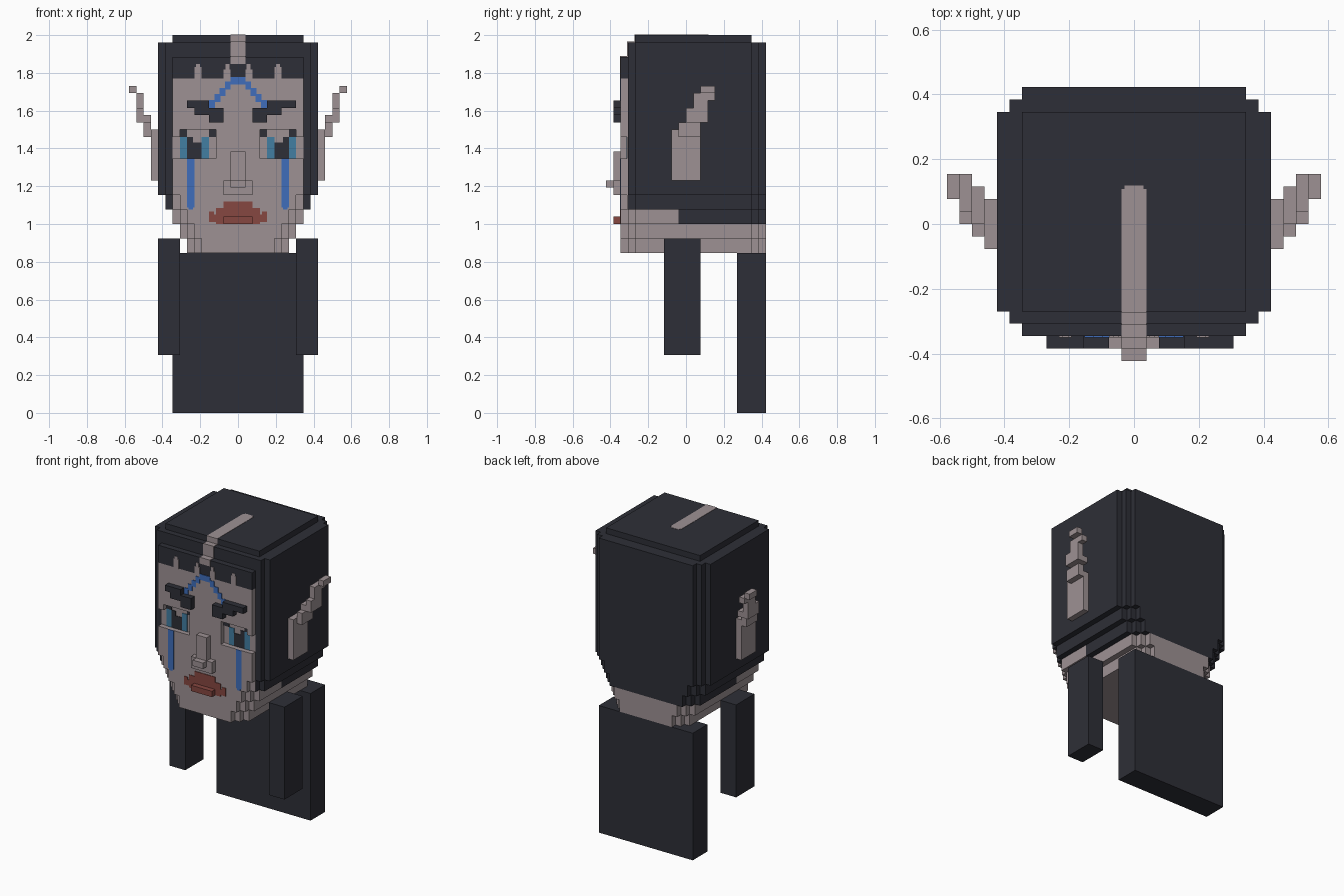
import bpy, bmesh

cube = bpy.data.objects.get("Cube")
if cube:
    bpy.data.objects.remove(cube, do_unlink=True)

U = 1 / 26      # one block
T = 0.1         # painted plate thickness, in blocks


def material(name, rgb):
    m = bpy.data.materials.new(name)
    m.use_nodes = True
    m.diffuse_color = (*rgb, 1)
    m.node_tree.nodes["Principled BSDF"].inputs["Base Color"].default_value = (*rgb, 1)
    return m


HAIR = material("charcoal", (0.027, 0.028, 0.038))
SKIN = material("pale skin", (0.34, 0.285, 0.295))
RED = material("lip red", (0.24, 0.063, 0.052))
BLUE = material("tear blue", (0.05, 0.155, 0.5))
TEAL = material("eye teal", (0.055, 0.21, 0.36))


def finish(name, bm, mat):
    bmesh.ops.recalc_face_normals(bm, faces=bm.faces)
    mesh = bpy.data.meshes.new(name)
    bm.to_mesh(mesh)
    bm.free()
    mesh.materials.append(mat)
    ob = bpy.data.objects.new(name, mesh)
    ob.scale = (U, U, U)
    bpy.context.collection.objects.link(ob)


def boxes(name, mat, items, mirror=False):
    """Join boxes (x0, x1, y0, y1, z0, z1), optionally mirrored in x."""
    bm = bmesh.new()
    for x0, x1, y0, y1, z0, z1 in items:
        spans = [(x0, x1), (-x1, -x0)] if mirror else [(x0, x1)]
        for a, b in spans:
            vs = bmesh.ops.create_cube(bm, size=1)["verts"]
            for v in vs:
                v.co.x = a if v.co.x < 0 else b
                v.co.y = y0 if v.co.y < 0 else y1
                v.co.z = z0 if v.co.z < 0 else z1
    finish(name, bm, mat)


def paint(name, mat, rects, y=-9, mirror=True):
    """Thin plates (x0, x1, z0, z1) on a front-facing plane."""
    boxes(name, mat, [(a, b, y - T, y, c, d) for a, b, c, d in rects], mirror)


def prism(name, mat, half, z0, z1):
    """Extrude a symmetric outline given by its +x half."""
    outline = half + [(-x, y) for x, y in reversed(half)]
    bm = bmesh.new()
    face = bm.faces.new([bm.verts.new((x, y, z0)) for x, y in outline])
    top = bmesh.ops.extrude_face_region(bm, geom=[face])["geom"]
    bmesh.ops.translate(bm, vec=(0, 0, z1 - z0),
                        verts=[g for g in top if isinstance(g, bmesh.types.BMVert)])
    finish(name, bm, mat)


def front_half(w):
    return [(w - 1, -8), (w - 1, -7), (w, -7)]


def back_half(w):
    return [(w, 9), (w - 1, 9), (w - 1, 10), (w - 2, 10), (w - 2, 11)]


# Head: stacked layers with stepped corners
prism("hair_body", HAIR, front_half(11) + back_half(11), 30, 51)
prism("hair_taper", HAIR, front_half(10) + back_half(10), 28, 30)
prism("hair_nape", HAIR, [(9, -1)] + back_half(9), 26, 28)
prism("jaw_upper", SKIN, front_half(9) + [(9, -1)], 26, 28)
prism("jaw_middle", SKIN, front_half(8) + back_half(8), 24, 26)
prism("jaw_lower", SKIN, front_half(7) + back_half(7), 22, 24)
boxes("hair_top", HAIR, [(-9, 9, -7, 9, 51, 52)])

# Face slab, left open at the eye sockets
widths = [(5, 22, 24), (6, 24, 26), (7, 26, 28), (8, 28, 30),
          (9, 30, 35), (3, 35, 39), (9, 39, 46)]
boxes("face", SKIN, [(-w, w, -9, -8, a, b) for w, a, b in widths])
boxes("socket_corner", SKIN, [(8, 9, -9, -8, 38, 39)], True)
paint("socket_back", SKIN, [(3, 9, 35, 39), (8, 9, 28, 30)], -8)

# Fringe with skin notches
boxes("fringe", HAIR, [(-9, 9, -9, -8, 46, 49)])
paint("fringe_notches", SKIN,
      [(5, 6, 46, 47.6), (5.25, 5.75, 47.6, 48), (1, 2, 46, 47.3), (1.2, 1.7, 47.3, 48)])

# Parting running over the crown
boxes("parting", SKIN, [(-1, 1, -9 - T, -8, 48, 49 + T),
                        (-1, 1, -8 - T, -7, 49, 51 + T),
                        (-1, 1, -7 - T, 2.8, 51, 52.05),
                        (-0.75, 0.75, 2.8, 3.1, 51, 52.05)])

# Eyes inside the sockets
eye_y = -8 - T
paint("irises", TEAL, [(4, 5, 35, 38), (7, 8, 35, 38)], eye_y)
paint("pupils", HAIR, [(5, 7, 35, 37.2), (6.2, 7, 37.2, 38)], eye_y)
paint("eyelid_corners", HAIR, [(3, 4, 38, 39), (7, 8, 38, 39)], eye_y)

# Brows, nose and mouth
boxes("brows", HAIR, [(4, 7, -10, -9, 42, 43), (2, 6, -10, -9, 41, 42),
                      (2, 4, -10, -9, 40, 41)], True)
boxes("brow_tip", HAIR, [(7, 8, -10, -9, 42, 43)])
boxes("nose", SKIN, [(-1, 1, -10, -9, 32, 36), (-2, 2, -10, -9, 30, 32),
                     (-1, 1, -11, -10, 31, 32)])
boxes("lower_lip", RED, [(-2, 2, -10, -9, 26, 27)])
paint("lips", RED, [(-4, 4, 26.3, 27.3), (-3, 3, 26, 26.3), (-3, 3, 27.3, 28.2),
                    (-2, 2, 28.2, 29.1)], mirror=False)
paint("lip_corners", RED, [(3.3, 4, 27.3, 27.7)])

# Blue face paint
paint("tear_streaks", BLUE, [(6, 7, 28.3, 35), (6.2, 6.8, 28, 28.3)])
steps = [(1 + 0.72 * i, 1.8 + 0.72 * i, 44.5 - 0.85 * i, 45.6 - 0.85 * i) for i in range(4)]
paint("forehead_mark", BLUE, [(0, 1, 45.2, 46.2)] + steps)

# Pointed ears stepping outward, back and up
boxes("ears", SKIN, [(11, 12, -2, 2, 32, 39), (12, 13, -1, 2, 38, 40),
                     (12, 13, 0, 3, 40, 41), (13, 14, 0, 3, 40, 42),
                     (13, 14, 1, 3, 42, 43), (13, 14, 1, 4, 43, 44),
                     (14, 15, 2, 4, 44, 45)], True)

# Hanging side locks and back panel
boxes("side_locks", HAIR, [(8, 11, -3, 2, 8, 24)], True)
boxes("back_panel", HAIR, [(-9, 9, 7, 11, 0, 22)])
